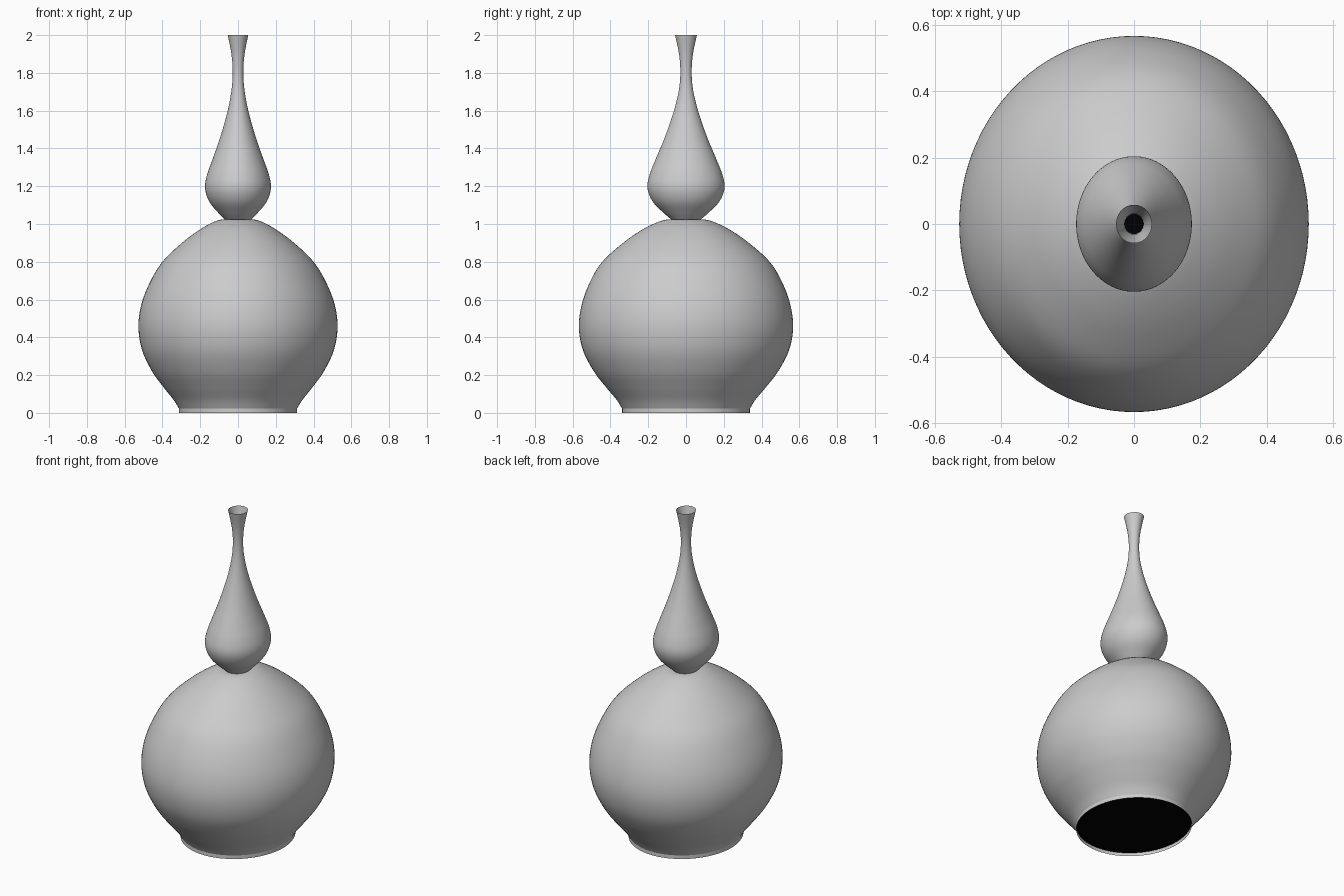
import bpy, bmesh, math

cube = bpy.data.objects.get("Cube")
if cube:
    bpy.data.objects.remove(cube, do_unlink=True)

SIDES = 96


def material(name, rgb):
    m = bpy.data.materials.new(name)
    m.use_nodes = True
    m.diffuse_color = (*rgb, 1)
    m.node_tree.nodes["Principled BSDF"].inputs["Base Color"].default_value = (*rgb, 1)
    return m


def smooth_path(pts, steps=6):
    """Catmull-Rom curve through (height, x radius, y radius) points."""
    ext = [pts[0]] + pts + [pts[-1]]
    out = []
    for i in range(1, len(ext) - 2):
        for s in range(steps):
            t = s / steps
            out.append(tuple(
                0.5 * (2 * b + (c - a) * t + (2 * a - 5 * b + 4 * c - d) * t * t
                       + (3 * b - a - 3 * c + d) * t ** 3)
                for a, b, c, d in zip(*ext[i - 1:i + 3])))
    return out + [pts[-1]]


def add_ring(bm, z, rx, ry):
    return [bm.verts.new((rx * math.cos(a), ry * math.sin(a), z))
            for a in (2 * math.pi * k / SIDES for k in range(SIDES))]


def finish(bm, name, mat):
    me = bpy.data.meshes.new(name)
    bm.to_mesh(me)
    bm.free()
    me.materials.append(mat)
    ob = bpy.data.objects.new(name, me)
    bpy.context.collection.objects.link(ob)
    bpy.ops.object.select_all(action="DESELECT")
    ob.select_set(True)
    bpy.context.view_layer.objects.active = ob
    bpy.ops.object.shade_smooth_by_angle(angle=math.radians(35))
    return ob


def oval_lathe(name, rings, mat):
    bm = bmesh.new()
    loops = [add_ring(bm, *r) for r in rings]
    for lo, hi in zip(loops, loops[1:]):
        for k in range(SIDES):
            n = (k + 1) % SIDES
            bm.faces.new((lo[k], lo[n], hi[n], hi[k]))
    return finish(bm, name, mat)


def oval_disc(name, ring, mat):
    bm = bmesh.new()
    bm.faces.new(add_ring(bm, *ring))
    return finish(bm, name, mat)


clay = material("grey clay", (0.6, 0.6, 0.6))
dark = material("black interior", (0.0, 0.0, 0.0))

# Profiles: height, x radius, y radius
foot = [(0, 0.312, 0.338), (0.022, 0.312, 0.338)]
belly = [(0.022, 0.312, 0.338), (0.07, 0.342, 0.368), (0.138, 0.396, 0.425),
         (0.22, 0.455, 0.488), (0.33, 0.507, 0.545), (0.45, 0.527, 0.567),
         (0.57, 0.513, 0.553), (0.69, 0.467, 0.510), (0.80, 0.400, 0.443),
         (0.90, 0.297, 0.333), (0.97, 0.203, 0.232), (1.008, 0.135, 0.155),
         (1.022, 0.095, 0.110), (1.024, 0.070, 0.078)]
bulb = [(1.024, 0.070, 0.078), (1.06, 0.105, 0.120), (1.11, 0.147, 0.170),
        (1.16, 0.169, 0.197), (1.21, 0.174, 0.204), (1.27, 0.161, 0.190),
        (1.34, 0.136, 0.162), (1.43, 0.104, 0.124), (1.52, 0.076, 0.090),
        (1.62, 0.050, 0.058), (1.72, 0.033, 0.036), (1.81, 0.028, 0.030),
        (1.90, 0.035, 0.037), (2.0, 0.054, 0.058)]

oval_lathe("foot_band", foot, clay)
oval_lathe("lower_belly", smooth_path(belly), clay)
oval_lathe("upper_bulb_and_neck", smooth_path(bulb), clay)

# Dark openings
oval_disc("base_opening", (0.02, 0.311, 0.337), dark)
oval_disc("neck_opening", (1.81, 0.028, 0.030), dark)
